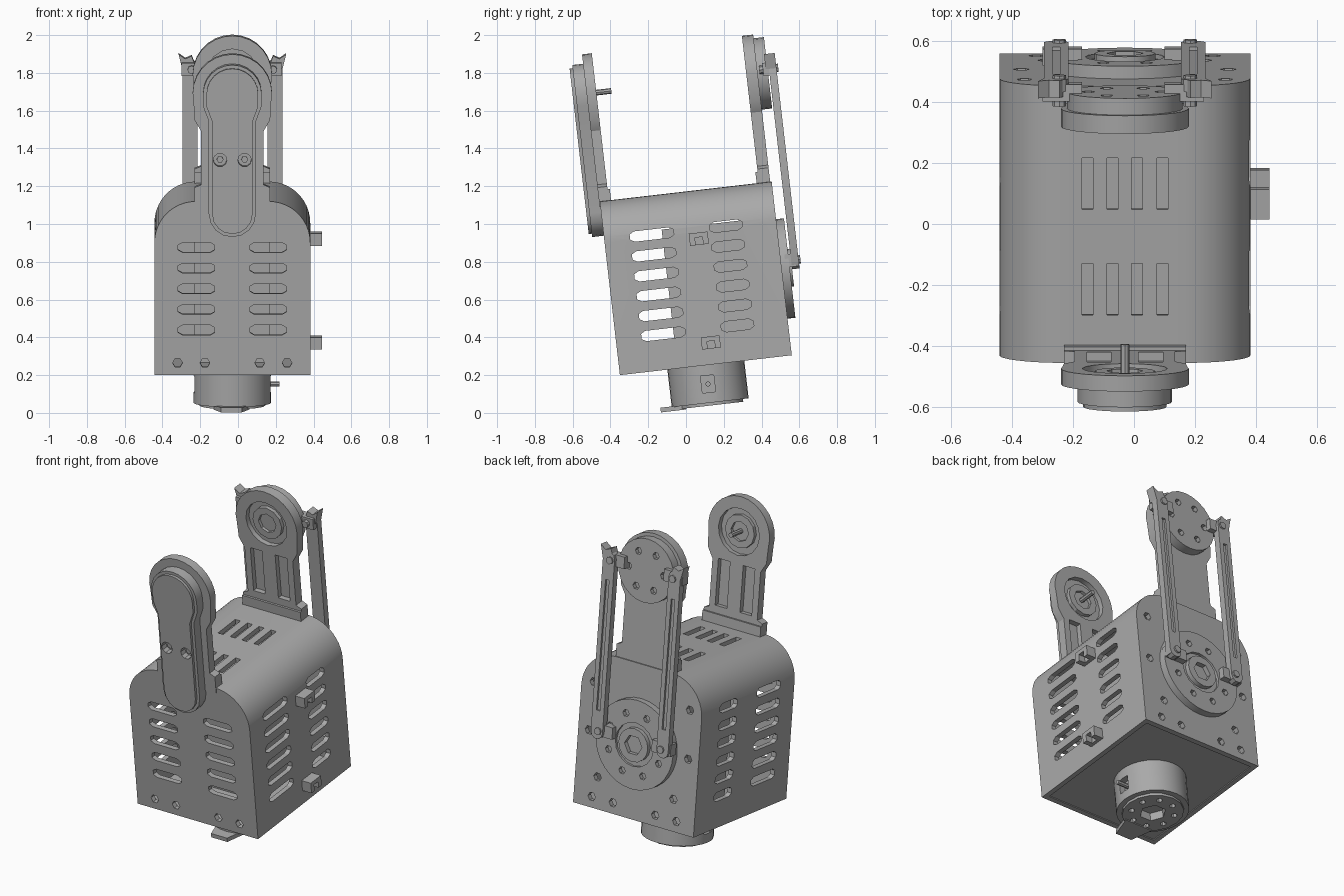
import bpy, bmesh, math
from mathutils import Matrix

if "Cube" in bpy.data.objects:
    bpy.data.objects.remove(bpy.data.objects["Cube"])

# Everything is built upright, then leaned by the shared tilt
TILT = Matrix.Translation((-0.03, 0.105, 0.2525)) @ Matrix.Rotation(math.radians(6.6), 4, 'X')
grey = bpy.data.materials.new("mid grey")
grey.diffuse_color = (0.4, 0.4, 0.4, 1)
grey.use_nodes = True
grey.node_tree.nodes["Principled BSDF"].inputs["Base Color"].default_value = grey.diffuse_color
parts = []


def place(axis, p, d):
    return {'x': (d, p[0], p[1]), 'y': (p[0], d, p[1]), 'z': (p[0], p[1], d)}[axis]


def solid(name, prisms, keep=True):
    """Mesh object from a list of (outline, axis, start, end) prisms."""
    bm = bmesh.new()
    for pts, axis, a, b in prisms:
        lo = [bm.verts.new(place(axis, p, a)) for p in pts]
        hi = [bm.verts.new(place(axis, p, b)) for p in pts]
        bm.faces.new(lo)
        bm.faces.new(hi[::-1])
        n = len(pts)
        for i in range(n):
            bm.faces.new((lo[i], hi[i], hi[(i + 1) % n], lo[(i + 1) % n]))
    bmesh.ops.recalc_face_normals(bm, faces=bm.faces)
    me = bpy.data.meshes.new(name)
    bm.to_mesh(me)
    bm.free()
    ob = bpy.data.objects.new(name, me)
    bpy.context.collection.objects.link(ob)
    if keep:
        me.materials.append(grey)
        parts.append(ob)
    return ob


def cut(ob, prisms):
    tool = solid("cutter", prisms, False)
    mod = ob.modifiers.new("cut", 'BOOLEAN')
    mod.operation, mod.solver, mod.object = 'DIFFERENCE', 'EXACT', tool
    bpy.context.view_layer.update()
    me = bpy.data.meshes.new_from_object(ob.evaluated_get(bpy.context.evaluated_depsgraph_get()))
    ob.modifiers.clear()
    ob.data = me
    bpy.data.objects.remove(tool)
    me.materials.clear()
    me.materials.append(grey)


def disc(cx, cy, r, n=24, start=0, sweep=360):
    full = sweep == 360
    return [(cx + r * math.cos(t), cy + r * math.sin(t)) for t in
            (math.radians(start + sweep * i / (n if full else n - 1)) for i in range(n))]


def rect(x0, x1, y0, y1):
    return [(x0, y0), (x1, y0), (x1, y1), (x0, y1)]


def slot(cx, cy, length, width, upright=False, n=4):
    h = length / 2 - width / 2
    if upright:
        return disc(cx, cy + h, width / 2, n, 0, 180) + disc(cx, cy - h, width / 2, n, 180, 180)
    return disc(cx + h, cy, width / 2, n, -90, 180) + disc(cx - h, cy, width / 2, n, 90, 180)


def arch(w, h, r, z0):
    return ([(-w, z0), (w, z0)] + disc(w - r, h - r, r, 12, 0, 90)
            + disc(-w + r, h - r, r, 12, 90, 90))


W, D, H, T = 0.4125, 0.458, 0.926, 0.03

# Hollow housing with rounded shoulders
body = solid("housing", [(arch(W, H, 0.22, 0), 'y', -D, D)])
cut(body, [(arch(W - T, H - T, 0.19, -0.1), 'y', -D + T, D - T)])

# Vent slots and screw holes
cuts = []
for s in (-1, 1):
    for i in range(5):
        cuts.append((slot(s * 0.19, 0.24 + 0.11 * i, 0.2, 0.052), 'y', -D - 0.02, -D + 0.05))
    for i in range(6):
        z = 0.19 + 0.106 * i
        for c, l in ((-0.205, 0.24), (0.19, 0.18)):
            cuts.append((slot(c, z, l, 0.055), 'x', s * (W - 0.05), s * (W + 0.02)))
    for x in (0.04, 0.123):
        for c in (-0.215, 0.135):
            cuts.append((rect(s * x - 0.018, s * x + 0.018, c - 0.085, c + 0.085), 'z', H - 0.05, H + 0.02))
    for x in (0.145, 0.29):
        cuts.append((disc(s * x, 0.065, 0.026, 6), 'y', -D - 0.02, -D + 0.05))
        cuts.append((disc(s * x, 0.065, 0.026, 6), 'y', D - 0.05, D + 0.02))
    for x, z in ((0.33, 0.74), (0.34, 0.45), (0.26, 0.19)):
        cuts.append((disc(s * x, z, 0.026, 6), 'y', D - 0.05, D + 0.02))
cut(body, cuts)

# Floor and inner motor block
solid("floor_plate", [(rect(-W + 0.025, W - 0.025, -D + 0.025, D - 0.025), 'z', 0.006, 0.032)])
solid("inner_motor", [(rect(-0.2, 0.2, -0.15, 0.33), 'z', 0.03, 0.74)])

# Neck with hex socket, side windows and pin
neck = solid("neck", [(disc(0, 0, 0.205, 32), 'z', -0.2, 0.01)])
cut(neck, [(disc(0, 0, 0.14, 24), 'z', -0.25, -0.16)])
cut(neck, [(rect(-0.035, 0.035, -0.145, -0.055), 'x', s * 0.165, s * 0.25) for s in (-1, 1)])
horn = solid("neck_horn", [(disc(0, 0, 0.175, 16), 'z', -0.215, -0.15)])
cut(horn, [(disc(0, 0, 0.075, 6), 'z', -0.3, -0.165)]
    + [(disc(x, y, 0.018, 6), 'z', -0.3, -0.19) for x, y in disc(0, 0, 0.125, 8, 22.5)])
solid("horn_tab", [([(-0.1, -0.13), (-0.06, -0.265), (0.05, -0.265), (0.09, -0.13)], 'z', -0.221, -0.196)])
solid("neck_pin", [(disc(0, -0.1, 0.014, 8), 'x', 0.17, 0.25)])

# Cable clips on the right wall
for z in (0.667, 0.114):
    clip = solid("side_clip", [(rect(-0.01, 0.09, z - 0.03, z + 0.035), 'x', W - 0.01, W + 0.062)])
    cut(clip, [(rect(0.02, 0.06, z - 0.06, z + 0.01), 'x', W + 0.02, W + 0.1)])

# Two upright arms sharing one outline: foot, waist and round head
HZ = 1.5
half = [(0.2, H - 0.03), (0.2, 1.0), (0.165, 1.015), (0.165, 1.3), (0.2, 1.36)]
outline = half + disc(0, HZ, 0.21, 17, -12, 204) + [(-x, z) for x, z in reversed(half)]


def arm(name, a, b, inner):
    ob = solid(name, [(outline, 'y', a, b)])
    s = 1 if inner > (a + b) / 2 else -1
    near, deep = inner + s * 0.05, inner - s * 0.03
    cut(ob, [(disc(0, HZ, 0.14, 16), 'y', deep, near)]
        + [(rect(x - 0.04, x + 0.04, 1.03, 1.31), 'y', deep, near) for x in (-0.085, 0.085)])
    hub = solid(name + "_bearing_ring", [(disc(0, HZ, 0.1, 12), 'y', deep - s * 0.005, inner - s * 0.008)])
    cut(hub, [(disc(0, HZ, 0.06, 8), 'y', deep + s * 0.004, near)])
    solid(name + "_foot", [(rect(-0.2, 0.2, H - 0.02, 0.985), 'y', inner - s * 0.02, inner + s * 0.012)])
    return ob


arm("front_arm", -0.462, -0.41, -0.41)
arm("back_arm", 0.39, 0.45, 0.39)
solid("front_axle_pin", [(disc(0, HZ, 0.015, 8), 'y', -0.43, -0.33)])

# Front cover: long rounded plate with a wider head and chamfered rim
def cover_outline(g):
    return (disc(0, 0.868, 0.125 - g, 9, 180, 180) + [(0.125 - g, 1.36), (0.155 - g, 1.44)]
            + disc(0, 1.505, 0.155 - g, 13, 0, 180) + [(-0.155 + g, 1.44), (-0.125 + g, 1.36)])


cover = solid("front_cover", [(cover_outline(0), 'y', -0.52, -0.455)])
face = solid("front_cover_face", [(cover_outline(0.018), 'y', -0.536, -0.515)])
for s in (-1, 1):
    cut(face, [(disc(s * 0.065, 1.155, 0.036, 10), 'y', -0.6, -0.45)])
    cut(cover, [(disc(s * 0.065, 1.155, 0.036, 10), 'y', -0.6, -0.495)])
    solid("cover_screw", [(disc(s * 0.065, 1.155, 0.018, 6), 'y', -0.51, -0.49)])

# Drive wheels on the back: large lower one, smaller upper one
wheel = solid("lower_wheel", [(disc(0, 0.46, 0.265, 32), 'y', 0.45, 0.5)])
cut(wheel, [(disc(x, z, 0.022, 6), 'y', 0.475, 0.6) for x, z in disc(0, 0.46, 0.185, 8, 22.5)]
    + [(disc(0, 0.46, 0.13, 16), 'y', 0.485, 0.6)])
boss = solid("lower_wheel_boss", [(disc(0, 0.46, 0.1, 16), 'y', 0.47, 0.512)])
cut(boss, [(disc(0, 0.46, 0.06, 6), 'y', 0.48, 0.6)])
top_wheel = solid("upper_wheel", [(disc(0, HZ, 0.19, 24), 'y', 0.445, 0.505)])
cut(top_wheel, [(disc(x, z, 0.022, 6), 'y', 0.48, 0.6) for x, z in disc(0, HZ, 0.12, 6)])

# Link rods with groove and forked ends
for s in (-1, 1):
    rod = solid("link_rod", [(slot(s * 0.225, 1.01, 1.12, 0.08, True, 6), 'y', 0.512, 0.552)])
    cut(rod, [(rect(s * 0.225 - 0.012, s * 0.225 + 0.012, 0.62, 1.4), 'y', 0.54, 0.6)])
    for z in (0.5, 1.52):
        solid("rod_pivot_block", [(rect(s * 0.2 - 0.07, s * 0.2 + 0.06, z - 0.035, z + 0.035), 'y', 0.48, 0.535)])
        solid("rod_pivot_pin", [(disc(s * 0.215, z, 0.022, 8), 'y', 0.46, 0.562)])
    solid("rod_fork", [([(s * 0.19, 1.52), (s * 0.265, 1.52), (s * 0.285, 1.6), (s * 0.25, 1.575),
                         (s * 0.215, 1.59)], 'y', 0.495, 0.552)])

# Lean the whole assembly and shade
for ob in parts:
    ob.data.transform(TILT)
    ob.data.shade_smooth()
    ob.data.set_sharp_from_angle(angle=math.radians(28))
